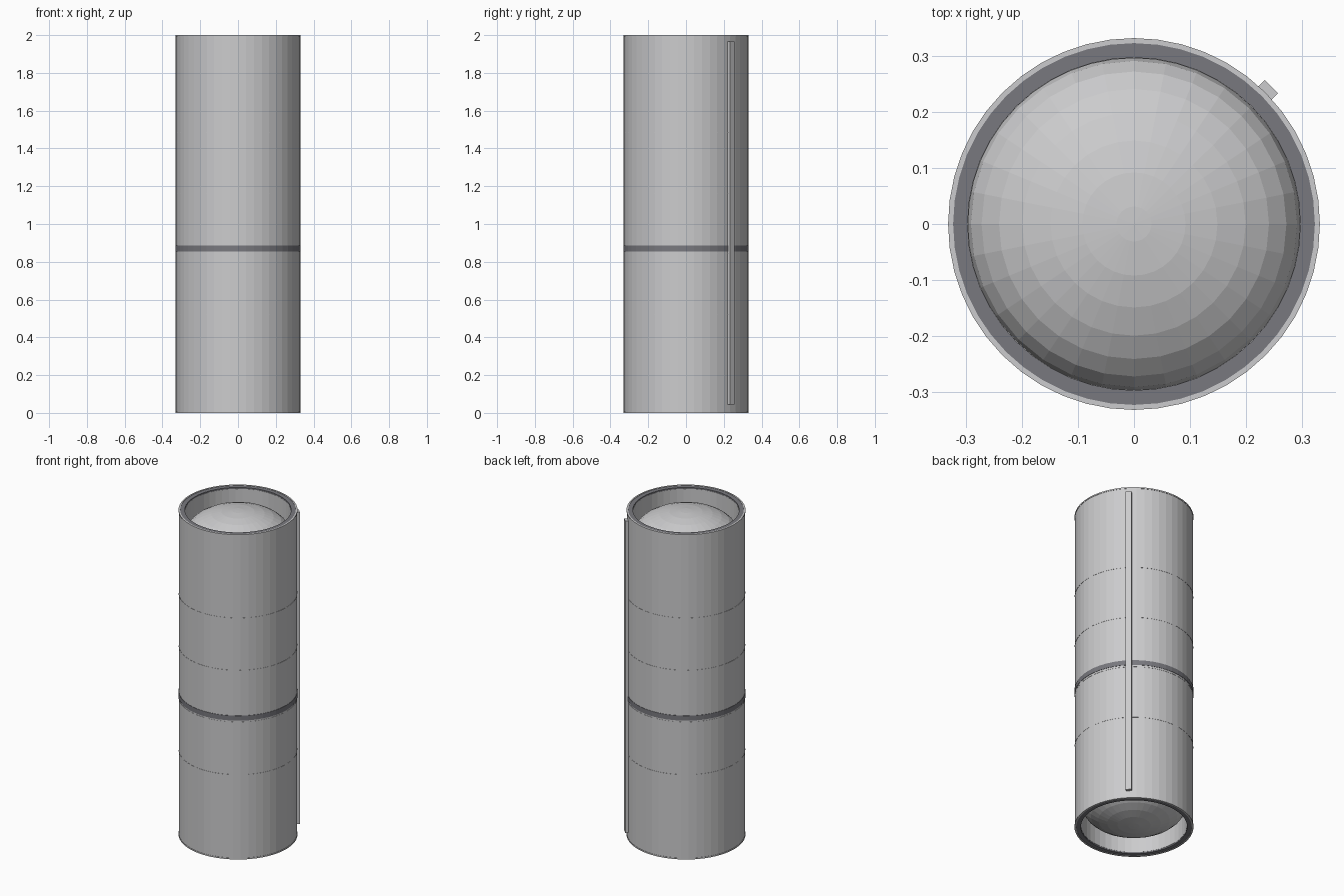
import bpy, bmesh, math
from mathutils import Matrix

cube = bpy.data.objects.get("Cube")
if cube:
    bpy.data.objects.remove(cube, do_unlink=True)


def material(name, colour):
    m = bpy.data.materials.new(name)
    m.use_nodes = True
    m.diffuse_color = colour
    bsdf = next(n for n in m.node_tree.nodes if n.type == "BSDF_PRINCIPLED")
    bsdf.inputs["Base Color"].default_value = colour
    return m


LIGHT = material("light grey metal", (0.60, 0.60, 0.61, 1))
DARK = material("dark grey metal", (0.19, 0.19, 0.21, 1))


def add_object(name, bm, mat):
    bmesh.ops.recalc_face_normals(bm, faces=bm.faces)
    mesh = bpy.data.meshes.new(name)
    bm.to_mesh(mesh)
    bm.free()
    mesh.materials.append(mat)
    obj = bpy.data.objects.new(name, mesh)
    bpy.context.collection.objects.link(obj)
    return obj


def lathe(name, profile, mat, sides=48, closed=True):
    """Spin a profile of (radius, height) points about the z axis."""
    bm = bmesh.new()
    verts = [bm.verts.new((r, 0, z)) for r, z in profile]
    pairs = list(zip(verts, verts[1:]))
    if closed:
        pairs.append((verts[-1], verts[0]))
    edges = [bm.edges.new(p) for p in pairs]
    bmesh.ops.spin(bm, geom=verts + edges, axis=(0, 0, 1), cent=(0, 0, 0),
                   angle=math.tau, steps=sides, use_merge=True)
    bmesh.ops.remove_doubles(bm, verts=bm.verts, dist=1e-5)
    return add_object(name, bm, mat)


def ring(name, inner, outer, low, high, mat):
    return lathe(name, [(inner, low), (outer, low), (outer, high), (inner, high)], mat)


SKIN, LINER, BORE = 0.33, 0.323, 0.298
DOME_DEPTH, DOME_HEIGHT = 0.16, 0.155

# Outer skin and the inner tank wall
ring("outer_skin", LINER, SKIN, 0, 2, LIGHT)
ring("tank_wall", BORE - 0.002, BORE, 0.01, 1.99, LIGHT)

# Thin seams between the skin panels
for i, z in enumerate((0.52, 0.845, 1.163, 1.485)):
    ring(f"skin_seam_{i + 1}", LINER, SKIN + 0.0012, z - 0.002, z + 0.002, LIGHT)

# Dark joint band
ring("joint_band", LINER, SKIN + 0.002, 0.855, 0.885, DARK)

# Rims, dark end rings and domed bulkheads, alike at both ends
angles = [0] + list(range(6, 91, 12)) + [90]
for end, base, s in (("top", 2, -1), ("bottom", 0, 1)):
    ring(f"{end}_rim", LINER, SKIN + 0.002, base, base + s * 0.008, LIGHT)
    ring(f"{end}_end_ring", BORE - 0.001, LINER, base + s * 0.002, base + s * 0.012, DARK)
    dome = [(BORE * math.sin(math.radians(a)),
             base + s * (DOME_DEPTH - DOME_HEIGHT * math.cos(math.radians(a))))
            for a in angles]
    lathe(f"{end}_dome", dome, LIGHT, sides=32, closed=False)

# Cable duct running up the back left side
bm = bmesh.new()
bmesh.ops.create_cube(bm, size=1)
bmesh.ops.scale(bm, vec=(0.024, 0.033, 1.92), verts=bm.verts)
bmesh.ops.translate(bm, vec=(0.335, 0, 1.005), verts=bm.verts)
bmesh.ops.rotate(bm, matrix=Matrix.Rotation(math.radians(45), 3, "Z"), verts=bm.verts)
add_object("cable_duct", bm, LIGHT)
